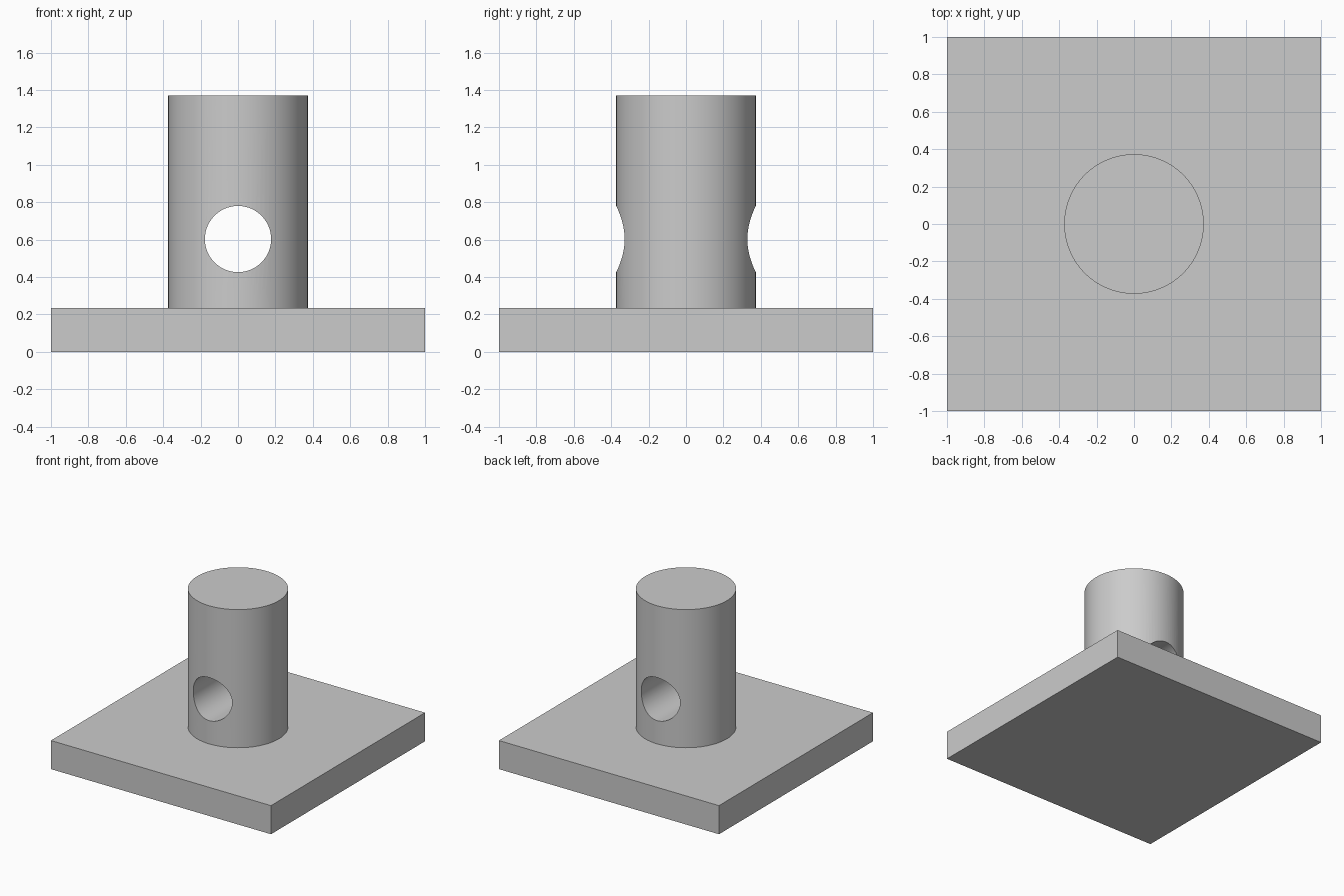
import bpy
import math

PLATE_TOP = 0.235
PILLAR_TOP = 1.37
HOLE_Z = 0.603

default_cube = bpy.data.objects.get("Cube")
if default_cube:
    bpy.data.objects.remove(default_cube, do_unlink=True)

# Single grey finish
grey = bpy.data.materials.new("plain grey")
grey.use_nodes = True
colour = (0.6, 0.6, 0.6, 1.0)
grey.diffuse_color = colour
grey.node_tree.nodes["Principled BSDF"].inputs["Base Color"].default_value = colour


def finish(name):
    obj = bpy.context.object
    obj.name = name
    obj.data.materials.append(grey)
    return obj


def cylinder(name, radius, depth, z, tilt=0.0):
    bpy.ops.mesh.primitive_cylinder_add(
        vertices=96, radius=radius, depth=depth,
        location=(0, 0, z), rotation=(tilt, 0, 0))
    return finish(name)


# Square base plate
bpy.ops.mesh.primitive_cube_add(size=1, location=(0, 0, PLATE_TOP / 2))
plate = finish("base_plate")
plate.scale = (2, 2, PLATE_TOP)
bpy.ops.object.transform_apply(location=False, rotation=False, scale=True)

# Round pillar standing on the plate
pillar = cylinder("pillar", 0.373, PILLAR_TOP - PLATE_TOP,
                  (PILLAR_TOP + PLATE_TOP) / 2)

# Cross hole running front to back
cutter = cylinder("hole_cutter", 0.177, 1.2, HOLE_Z, math.pi / 2)
cutter.hide_render = True

bpy.ops.object.select_all(action="DESELECT")
pillar.select_set(True)
bpy.context.view_layer.objects.active = pillar
cut = pillar.modifiers.new("cross_hole", "BOOLEAN")
cut.operation = "DIFFERENCE"
cut.solver = "EXACT"
cut.object = cutter
bpy.ops.object.modifier_apply(modifier=cut.name)
bpy.data.objects.remove(cutter, do_unlink=True)

bpy.ops.object.shade_smooth_by_angle(angle=math.radians(30))
